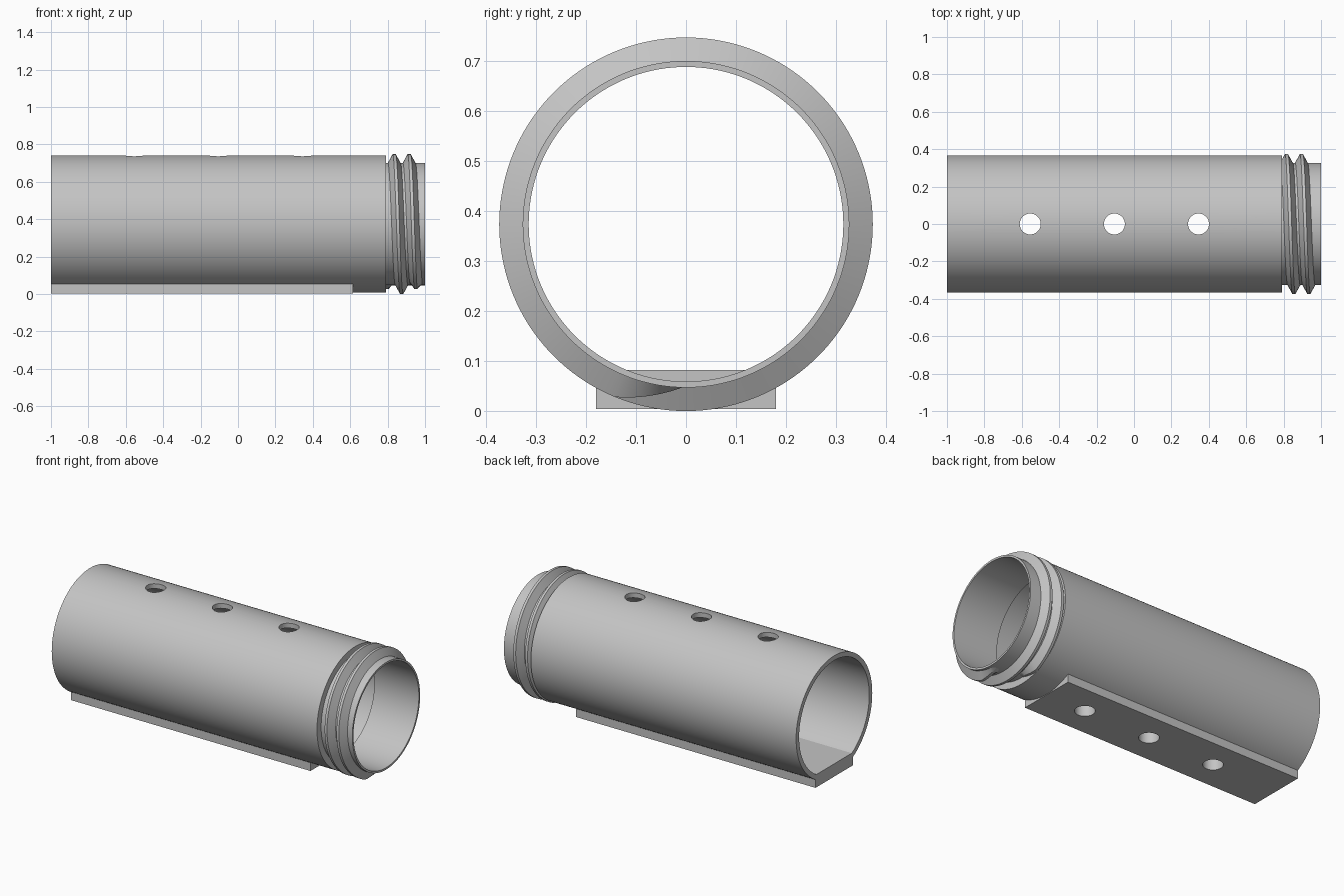
import bpy
import bmesh
from math import cos, sin, tau, pi, radians

cube = bpy.data.objects.get("Cube")
if cube:
    bpy.data.objects.remove(cube, do_unlink=True)

AXIS_Z = 0.374
BODY_R, NECK_R, CREST_R = 0.367, 0.327, 0.374
BODY_BORE, NECK_BORE = 0.338, 0.315
SHOULDER_X = 0.79
SEGMENTS = 144

grey = bpy.data.materials.new("grey")
grey.use_nodes = True
grey.diffuse_color = (0.55, 0.55, 0.55, 1)
grey.node_tree.nodes["Principled BSDF"].inputs["Base Color"].default_value = (0.55, 0.55, 0.55, 1)


def make_object(name, bm):
    bmesh.ops.recalc_face_normals(bm, faces=bm.faces)
    mesh = bpy.data.meshes.new(name)
    bm.to_mesh(mesh)
    bm.free()
    mesh.materials.append(grey)
    obj = bpy.data.objects.new(name, mesh)
    bpy.context.collection.objects.link(obj)
    return obj


def select(obj):
    bpy.ops.object.select_all(action="DESELECT")
    obj.select_set(True)
    bpy.context.view_layer.objects.active = obj


def smooth(obj):
    select(obj)
    bpy.ops.object.shade_smooth_by_angle(angle=radians(25))


def boolean(target, tool, operation):
    select(target)
    mod = target.modifiers.new(operation, "BOOLEAN")
    mod.operation = operation
    mod.solver = "EXACT"
    mod.object = tool
    bpy.ops.object.modifier_apply(modifier=mod.name)
    bpy.data.objects.remove(tool, do_unlink=True)


def ring_point(x, r, a):
    return (x, r * sin(a), AXIS_Z - r * cos(a))


def skin(bm, rings, closed):
    """Bridge consecutive loops of vertices; cap the ends of an open sweep."""
    n = len(rings[0])
    for i in range(len(rings) - (0 if closed else 1)):
        a, b = rings[i], rings[(i + 1) % len(rings)]
        for j in range(n):
            k = (j + 1) % n
            bm.faces.new((a[j], a[k], b[k], b[j]))
    if not closed:
        bm.faces.new(rings[0])
        bm.faces.new(rings[-1])


# Tube with a stepped bore and a narrower neck, turned from one closed profile
profile = [(-1, BODY_R), (SHOULDER_X, BODY_R), (SHOULDER_X, NECK_R), (1, NECK_R),
           (1, NECK_BORE), (0.70, NECK_BORE), (0.70, BODY_BORE), (-1, BODY_BORE)]
bm = bmesh.new()
skin(bm, [[bm.verts.new(ring_point(x, r, tau * i / SEGMENTS)) for x, r in profile]
          for i in range(SEGMENTS)], True)
tube = make_object("tube", bm)

# Flat mounting plate merged into the underside
x0, x1, z0, z1 = -1, 0.615, 0.004, 0.082
bm = bmesh.new()
bmesh.ops.create_cube(bm, size=1)
for v in bm.verts:
    v.co = ((x0 + x1) / 2 + v.co.x * (x1 - x0), v.co.y * 0.36, (z0 + z1) / 2 + v.co.z * (z1 - z0))
boolean(tube, make_object("mounting_plate", bm), "UNION")

# Three holes straight through the top wall and the plate
for x in (-0.555, -0.105, 0.345):
    bm = bmesh.new()
    bmesh.ops.create_cone(bm, cap_ends=True, segments=48, radius1=0.056, radius2=0.056, depth=2)
    bmesh.ops.translate(bm, verts=bm.verts, vec=(x, 0, AXIS_Z))
    boolean(tube, make_object("hole_cutter", bm), "DIFFERENCE")
tube.name = "tube_with_plate"
smooth(tube)

# Two-turn screw thread that fades into the neck at both ends
PITCH, START_X, TURNS = 0.08, 0.795, 2
ROOT_R = 0.321
bm = bmesh.new()
rings = []
steps = SEGMENTS * TURNS
for i in range(steps + 1):
    a = tau * TURNS * i / steps
    x = START_X + PITCH * a / tau
    fade = min(1, a / radians(22), (tau * TURNS - a) / radians(22))
    crest = ROOT_R + 0.003 + (CREST_R - ROOT_R - 0.003) * fade
    section = [(-0.037, ROOT_R), (-0.008, crest), (0.008, crest), (0.037, ROOT_R)]
    rings.append([bm.verts.new(ring_point(x + dx, r, a)) for dx, r in section])
skin(bm, rings, False)
smooth(make_object("screw_thread", bm))
